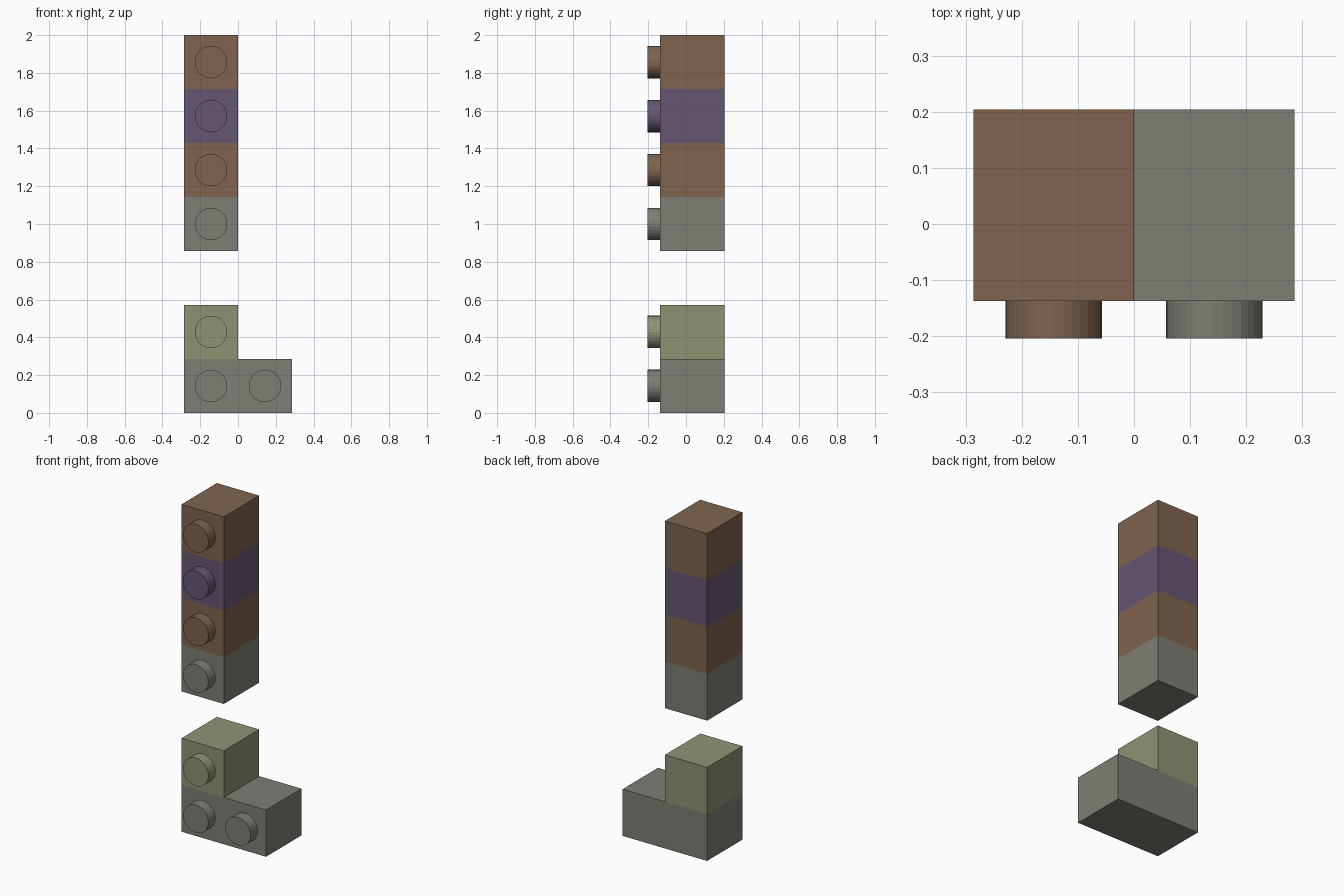
import bpy
import bmesh
from mathutils import Matrix

if "Cube" in bpy.data.objects:
    bpy.data.objects.remove(bpy.data.objects["Cube"])

U = 2 / 7                                  # edge of one grid cell
FRONT, BACK, STUD_FRONT = -0.137, 0.204, -0.204
STUD_R = 0.3 * U


def material(name, rgb):
    mat = bpy.data.materials.new(name)
    mat.diffuse_color = (*rgb, 1)
    mat.use_nodes = True
    mat.node_tree.nodes["Principled BSDF"].inputs["Base Color"].default_value = mat.diffuse_color
    return mat


GREY = material("warm_grey", (0.21, 0.21, 0.18))
OLIVE = material("olive", (0.28, 0.29, 0.17))
BROWN = material("brown", (0.216, 0.127, 0.074))
PURPLE = material("purple", (0.13, 0.093, 0.171))


def make_object(name, bm, mat):
    mesh = bpy.data.meshes.new(name)
    bm.to_mesh(mesh)
    bm.free()
    mesh.materials.append(mat)
    obj = bpy.data.objects.new(name, mesh)
    bpy.context.collection.objects.link(obj)
    return obj


def add_stud(name, x, z, mat, parent):
    # Round stud pointing forward, its base on the block's front face
    bm = bmesh.new()
    depth = FRONT - STUD_FRONT
    bmesh.ops.create_cone(bm, cap_ends=True, segments=32, radius1=STUD_R,
                          radius2=STUD_R, depth=depth,
                          matrix=Matrix.Rotation(1.5707963, 4, 'X'))
    stud = make_object(name, bm, mat)
    stud.location = (x, FRONT - depth / 2, z)
    stud.parent = parent


def add_block(name, row, cells, mat):
    # Box body starting at the left column, one stud per cell
    bm = bmesh.new()
    bmesh.ops.create_cube(bm, size=1)
    bmesh.ops.scale(bm, vec=(cells * U, BACK - FRONT, U), verts=bm.verts)
    x, z = -U + cells * U / 2, (row + 0.5) * U
    bmesh.ops.translate(bm, vec=(x, (FRONT + BACK) / 2, z), verts=bm.verts)
    block = make_object(name, bm, mat)
    for i in range(cells):
        add_stud(f"{name}_stud_{i + 1}", (i - 0.5) * U, z, mat, block)


# Lower group: wide foot and the single block on it
add_block("foot_block", 0, 2, GREY)
add_block("ankle_block", 1, 1, OLIVE)

# Upper column, floating one cell above the lower group
add_block("column_base_block", 3, 1, GREY)
add_block("column_lower_block", 4, 1, BROWN)
add_block("column_middle_block", 5, 1, PURPLE)
add_block("column_top_block", 6, 1, BROWN)
